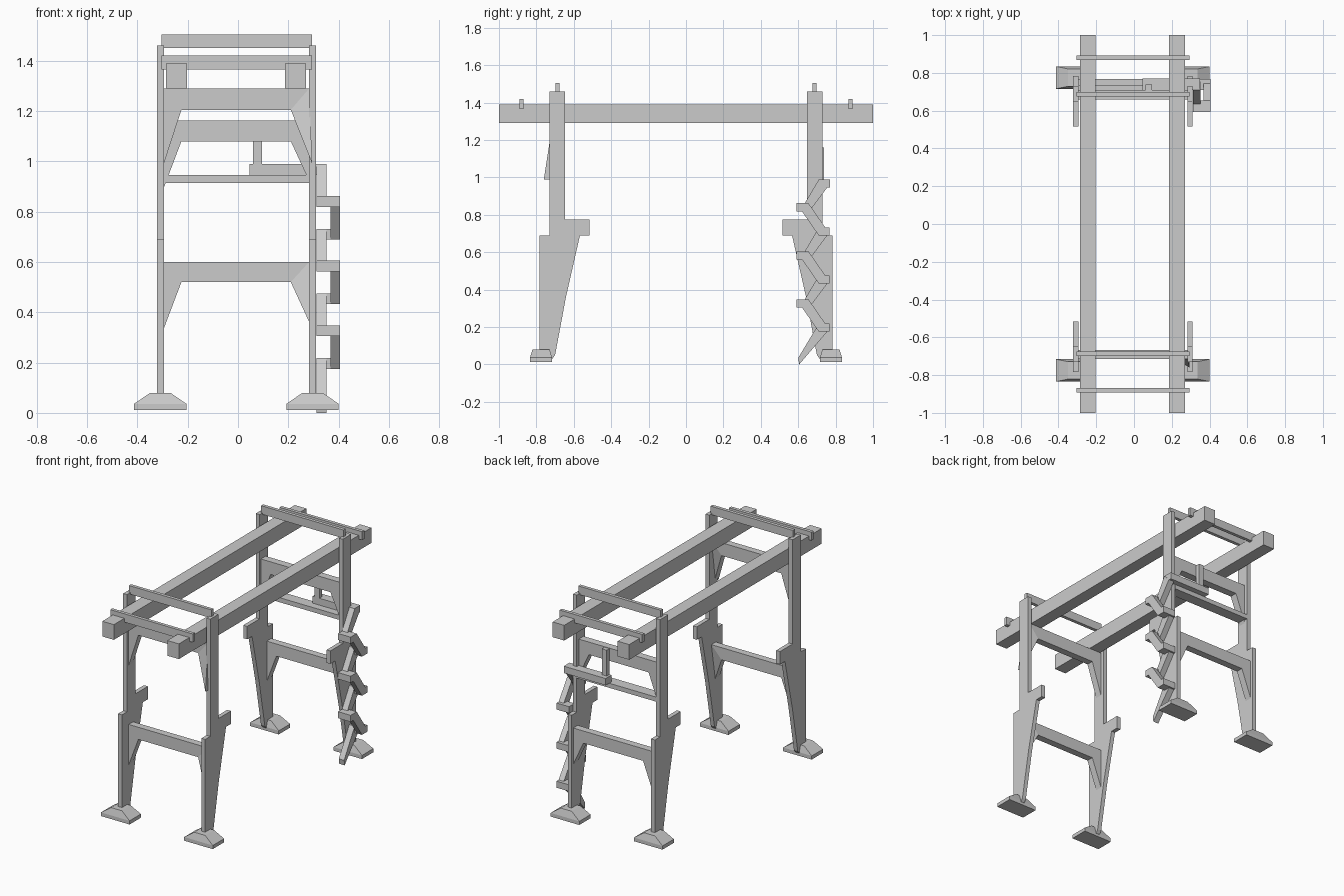
import bpy, bmesh
from mathutils import Vector

cube = bpy.data.objects.get("Cube")
if cube:
    bpy.data.objects.remove(cube, do_unlink=True)

steel = bpy.data.materials.new("grey_steel")
steel.use_nodes = True
grey = (0.6, 0.6, 0.6, 1)
steel.diffuse_color = grey
steel.node_tree.nodes["Principled BSDF"].inputs["Base Color"].default_value = grey


def finish(name, bm):
    bmesh.ops.recalc_face_normals(bm, faces=bm.faces)
    mesh = bpy.data.meshes.new(name)
    bm.to_mesh(mesh)
    bm.free()
    mesh.materials.append(steel)
    obj = bpy.data.objects.new(name, mesh)
    bpy.context.collection.objects.link(obj)
    return obj


def loft(name, rings):
    """Join matching rings of points into a closed solid."""
    bm = bmesh.new()
    loops = [[bm.verts.new(p) for p in ring] for ring in rings]
    n = len(loops[0])
    for low, high in zip(loops, loops[1:]):
        for i in range(n):
            j = (i + 1) % n
            bm.faces.new((low[i], low[j], high[j], high[i]))
    bm.faces.new(loops[0])
    bm.faces.new(loops[-1])
    return finish(name, bm)


def rect(x, y, z):
    return [(x[0], y[0], z), (x[1], y[0], z), (x[1], y[1], z), (x[0], y[1], z)]


def box(name, x, y, z):
    return loft(name, [rect(x, y, h) for h in z])


def side_plate(name, profile, x):
    return loft(name, [[(a, y, z) for y, z in profile] for a in x])


def front_plate(name, profile, y):
    return loft(name, [[(x, a, z) for x, z in profile] for a in y])


LEFT, RIGHT = -0.295, 0.283       # inner faces of the posts
POSTS = {"left": (-0.323, LEFT), "right": (RIGHT, 0.31)}
ENDS = {"front": -1, "back": 1}

# Long runway girders
for side, x in (("left", (-0.287, -0.203)), ("right", (0.186, 0.27))):
    box(side + "_girder", x, (-1, 1), (1.29, 1.39))

# Leg outline, as distance from the middle and height
LEG = [(0.784, 0.03), (0.784, 0.69), (0.731, 0.69), (0.731, 1.46), (0.646, 1.46),
       (0.646, 0.775), (0.516, 0.775), (0.516, 0.69), (0.567, 0.69),
       (0.642, 0.36), (0.7, 0.05), (0.715, 0.03)]

for end, s in ENDS.items():
    for side, x in POSTS.items():
        side_plate(f"{end}_{side}_leg", [(s * y, z) for y, z in LEG], x)
        # Foot: straight pad with a tapered top
        c = sum(x) / 2
        foot = [(0.104, 0.059, 0.012), (0.104, 0.059, 0.036), (0.04, 0.046, 0.08)]
        loft(f"{end}_{side}_foot",
             [rect((c - w, c + w), (s * 0.775 - d, s * 0.775 + d), z) for w, d, z in foot])
    # Cross bars over the girders
    for name, y, z in (("top_bar", 0.687, (1.45, 1.505)), ("outer_bar", 0.88, (1.365, 1.42))):
        box(f"{end}_{name}", (-0.305, 0.295), (s * y - 0.011, s * y + 0.011), z)


def portal_beam(name, y, bottom, top, tip, lean=0.0):
    """Beam between posts with corner gussets; the right gusset may lean."""
    front_plate(name, [(LEFT, tip), (-0.225, bottom), (0.21, bottom), (RIGHT, top), (LEFT, top)], y)
    corner = [(0.21, bottom, 0), (RIGHT, top, 0), (RIGHT + 0.012, tip, lean)]
    loft(name + "_gusset", [[(x, a + d, z) for x, z, d in corner] for a in y])


portal_beam("front_lower_beam", (-0.714, -0.668), 0.52, 0.6, 0.335, -0.046)
portal_beam("front_upper_beam", (-0.714, -0.668), 1.205, 1.29, 0.99, -0.046)
portal_beam("back_lower_beam", (0.72, 0.767), 0.52, 0.6, 0.335)
portal_beam("back_upper_beam", (0.66, 0.71), 1.08, 1.163, 0.895)

# Access platform on the back portal
box("platform", (LEFT, RIGHT), (0.66, 0.733), (0.915, 0.945))
box("platform_landing", (0.045, 0.35), (0.71, 0.77), (0.945, 0.99))
box("platform_stem", (0.06, 0.095), (0.71, 0.738), (0.99, 1.16))

# Zigzag stairs: inner flights climb backward, outer flights climb forward
INNER, OUTER, THICK = (0.313, 0.352), (0.367, 0.405), 0.043
side_plate("bottom_flight", [(0.605, 0), (0.6, 0.035), (0.71, 0.218), (0.755, 0.175)], INNER)
for i in range(3):
    low = 0.175 + 0.257 * i
    mid, high = low + 0.13, low + 0.257
    box(f"back_landing_{i}", (INNER[0], OUTER[1]), (0.71, 0.767), (low, low + THICK))
    box(f"front_landing_{i}", (INNER[0], OUTER[1]), (0.592, 0.655), (mid, mid + THICK))
    side_plate(f"outer_flight_{i}", [(0.71, low), (0.745, low + THICK),
                                     (0.655, mid + THICK), (0.62, mid)], OUTER)
    side_plate(f"inner_flight_{i}", [(0.66, mid), (0.635, mid + THICK),
                                     (0.71, high + THICK), (0.755, high)], INNER)
